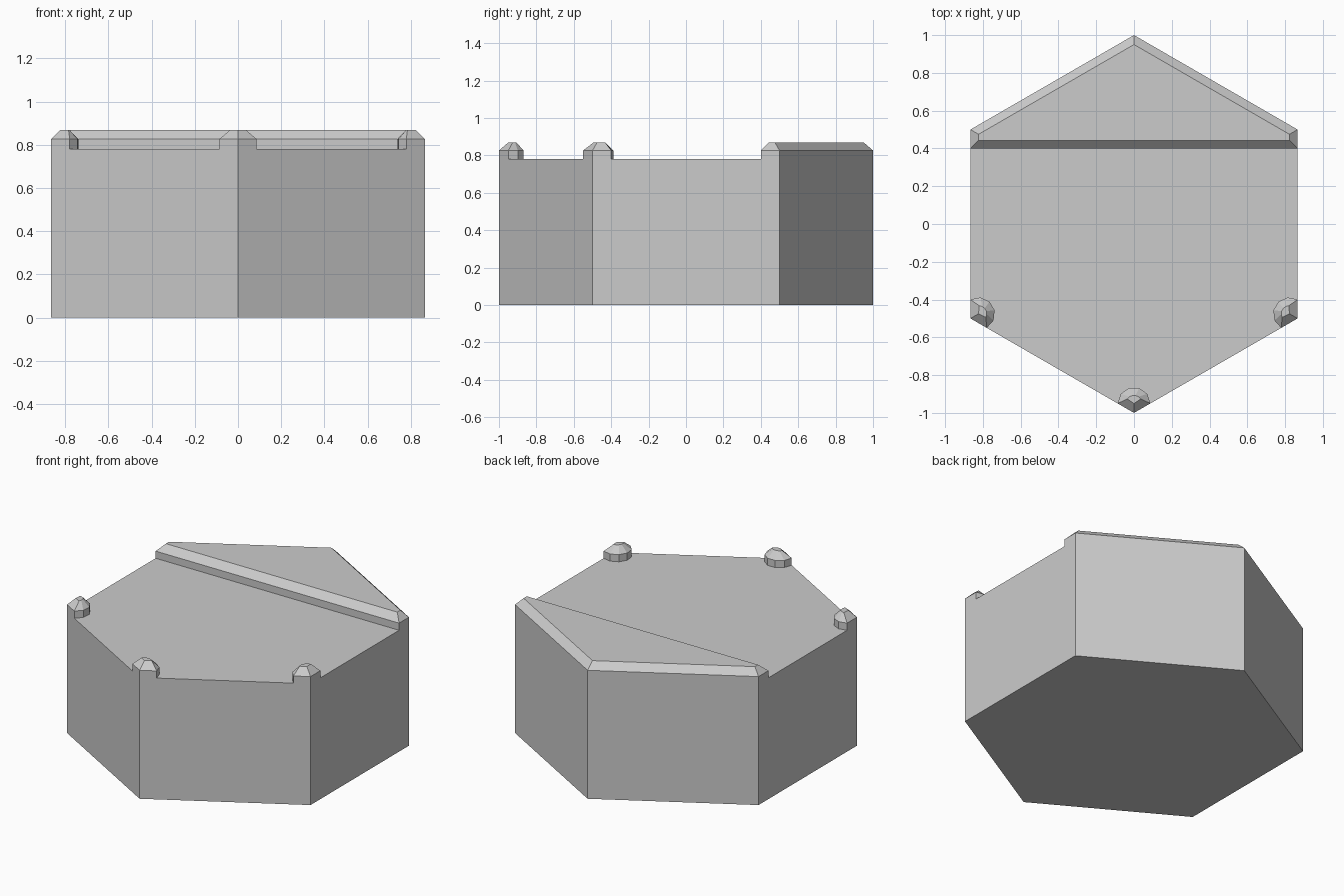
import bpy, bmesh
from math import sin, cos, radians, sqrt
from mathutils import Matrix

if "Cube" in bpy.data.objects:
    bpy.data.objects.remove(bpy.data.objects["Cube"])

W = sqrt(3) / 2                       # half width across flats
FLOOR, SHOULDER, TOP = 0.78, 0.826, 0.869


def loft(name, rings, turn=0.0, bottom=True):
    """Solid through stacked outlines; each ring is (points, height)."""
    bm = bmesh.new()
    loops = [[bm.verts.new((x, y, z)) for x, y in pts] for pts, z in rings]
    n = len(loops[0])
    for low, high in zip(loops, loops[1:]):
        for i in range(n):
            j = (i + 1) % n
            bm.faces.new((low[i], low[j], high[j], high[i]))
    bm.faces.new(loops[-1])
    if bottom:
        bm.faces.new(loops[0][::-1])
    bmesh.ops.rotate(bm, verts=bm.verts, matrix=Matrix.Rotation(turn, 3, 'Z'))
    bm.normal_update()
    mesh = bpy.data.meshes.new(name)
    bm.to_mesh(mesh)
    bm.free()
    obj = bpy.data.objects.new(name, mesh)
    bpy.context.collection.objects.link(obj)
    return obj


# Hexagonal body
hexagon = [(cos(radians(30 + 60 * i)), sin(radians(30 + 60 * i))) for i in range(6)]
loft("hex_body", [(hexagon, 0), (hexagon, FLOOR)])

# Raised back platform with a chamfered rim
outer = [(-W, 0.4), (W, 0.4), (W, 0.5), (0, 1), (-W, 0.5)]
inner = [(-0.823, 0.443), (0.823, 0.443), (0.823, 0.475), (0, 0.95), (-0.823, 0.475)]
loft("back_platform",
     [(outer, FLOOR), (outer, SHOULDER), (inner, TOP)], bottom=False)


# Corner studs: a wedge with a five-sided rounded inner end
def stud_outline(tip, radius, start):
    step = (180 - 2 * start) / 5
    arc = [radians(start + step * i) for i in range(6)]
    return [(0, tip)] + [(radius * cos(a), -0.95 + radius * sin(a)) for a in arc]


base = stud_outline(-1, 0.0866, 0)
crown = stud_outline(-0.95, 0.043, 33)
for side, angle in (("left", -60), ("front", 0), ("right", 60)):
    loft(side + "_corner_stud",
         [(base, FLOOR), (base, SHOULDER), (crown, TOP)],
         radians(angle), bottom=False)
